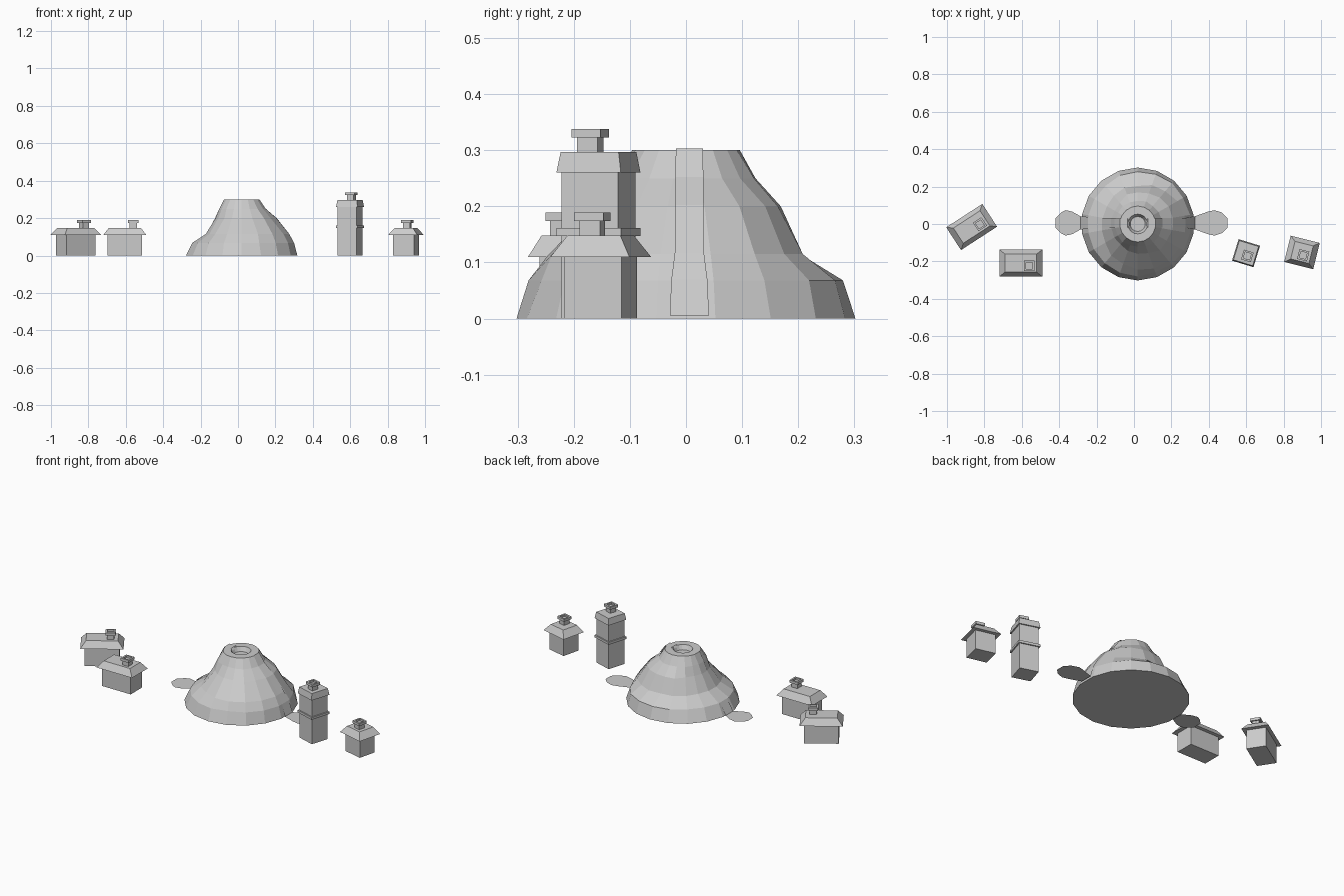
import bpy, bmesh, math, random
from mathutils import Matrix

if "Cube" in bpy.data.objects:
    bpy.data.objects.remove(bpy.data.objects["Cube"])

random.seed(4)
CX = 0.02  # volcano axis


def make(name, bm):
    bmesh.ops.recalc_face_normals(bm, faces=bm.faces)
    me = bpy.data.meshes.new(name)
    bm.to_mesh(me)
    bm.free()
    ob = bpy.data.objects.new(name, me)
    bpy.context.collection.objects.link(ob)
    return ob


def loft(bm, rings, cap_start=True, cap_end=True):
    loops = [[bm.verts.new(p) for p in r] for r in rings]
    for a, b in zip(loops, loops[1:]):
        n = len(a)
        for i in range(n):
            bm.faces.new((a[i], a[(i + 1) % n], b[(i + 1) % n], b[i]))
    if cap_start:
        bm.faces.new(loops[0][::-1])
    if cap_end:
        bm.faces.new(loops[-1])


def rect(w, d, z, ox=0, oy=0):
    return [(ox + sx * w / 2, oy + sy * d / 2, z)
            for sx, sy in ((-1, -1), (1, -1), (1, 1), (-1, 1))]


# volcano cone: (z, radius, lean to +x, lean to -y, jitter)
LEVELS = [(0, .302, 0, 0, 0), (.068, .276, .008, 0, .006), (.115, .224, .032, .014, .008),
          (.2, .166, .023, -.006, .008), (.25, .126, .004, 0, .005), (.3, .096, 0, 0, 0)]
SIDES = 18
rings = []
for z, r, lx, ly, jit in LEVELS:
    ring = []
    for i in range(SIDES):
        t = math.radians(10 + 20 * i)
        k = r + lx * math.cos(t) - ly * math.sin(t)
        if abs(math.sin(t)) > .3:
            k += random.uniform(-jit, jit)
        ring.append((CX + k * math.cos(t), k * math.sin(t), z))
    rings.append(ring)
# crater
for z, r in ((.3, .053), (.275, .04)):
    rings.append([(CX + r * math.cos(math.radians(10 + 20 * i)),
                   r * math.sin(math.radians(10 + 20 * i)), z) for i in range(SIDES)])
bm = bmesh.new()
loft(bm, rings)
make("volcano", bm)


# lava streams running down both sides into ground pools
def lava(name, side, widest, end):
    path = [(.045, .294, .022), (.055, .303, .024), (.096, .303, .024)]
    path += [((r + side * lx) * .985 + .003, z + .002, w) for (z, r, lx, ly, j), w in
             zip(LEVELS[4:0:-1], (.025, .025, .026, .032))]
    path += [(.305, .005, .035), (widest - .035, .005, .06), (widest, .005, .068),
             (end - .03, .005, .055), (end, .005, .025)]
    bm = bmesh.new()
    rows = [[bm.verts.new((CX + side * r, .006 + s * w, z)) for s in (-1, 1)]
            for r, z, w in path]
    for a, b in zip(rows, rows[1:]):
        bm.faces.new((a[0], b[0], b[1], a[1]))
    make(name, bm)


lava("lava_right", 1, .41, .48)
lava("lava_left", -1, .385, .44)


# chimney with hollow cap
def chimney(bm, z, ox, oy):
    loft(bm, [rect(w, w, z + h, ox, oy) for w, h in
              ((.038, -.005), (.038, .026), (.054, .026), (.054, .041), (.034, .041), (.034, .03))])


def place(name, bm, x, y, deg):
    ob = make(name, bm)
    ob.matrix_world = Matrix.Translation((x, y, 0)) @ Matrix.Rotation(math.radians(deg), 4, 'Z')


# houses: walls and flat-topped hipped roof
def house(name, x, y, deg, w, d, ox, oy):
    bm = bmesh.new()
    loft(bm, [rect(w - .045, d - .04, 0), rect(w - .045, d - .04, .11), rect(w, d, .11),
              rect(w - .06, d - .048, .148)])
    chimney(bm, .148, ox, oy)
    place(name, bm, x, y, deg)


house("house_far_left", -.868, -.016, 33, .23, .145, .045, -.012)
house("house_left", -.605, -.209, 0, .23, .145, .045, -.014)
house("house_right", .898, -.152, -14, .16, .145, .01, -.013)

# tower with middle band and shallow roof
bm = bmesh.new()
A, B = .106, .12
loft(bm, [rect(w, w, z) for w, z in ((A, 0), (A, .147), (B, .147), (B, .161), (A, .161),
                                     (A, .26), (B, .26), (.108, .297))])
chimney(bm, .297, .011, -.012)
place("tower", bm, .599, -.156, -17)
